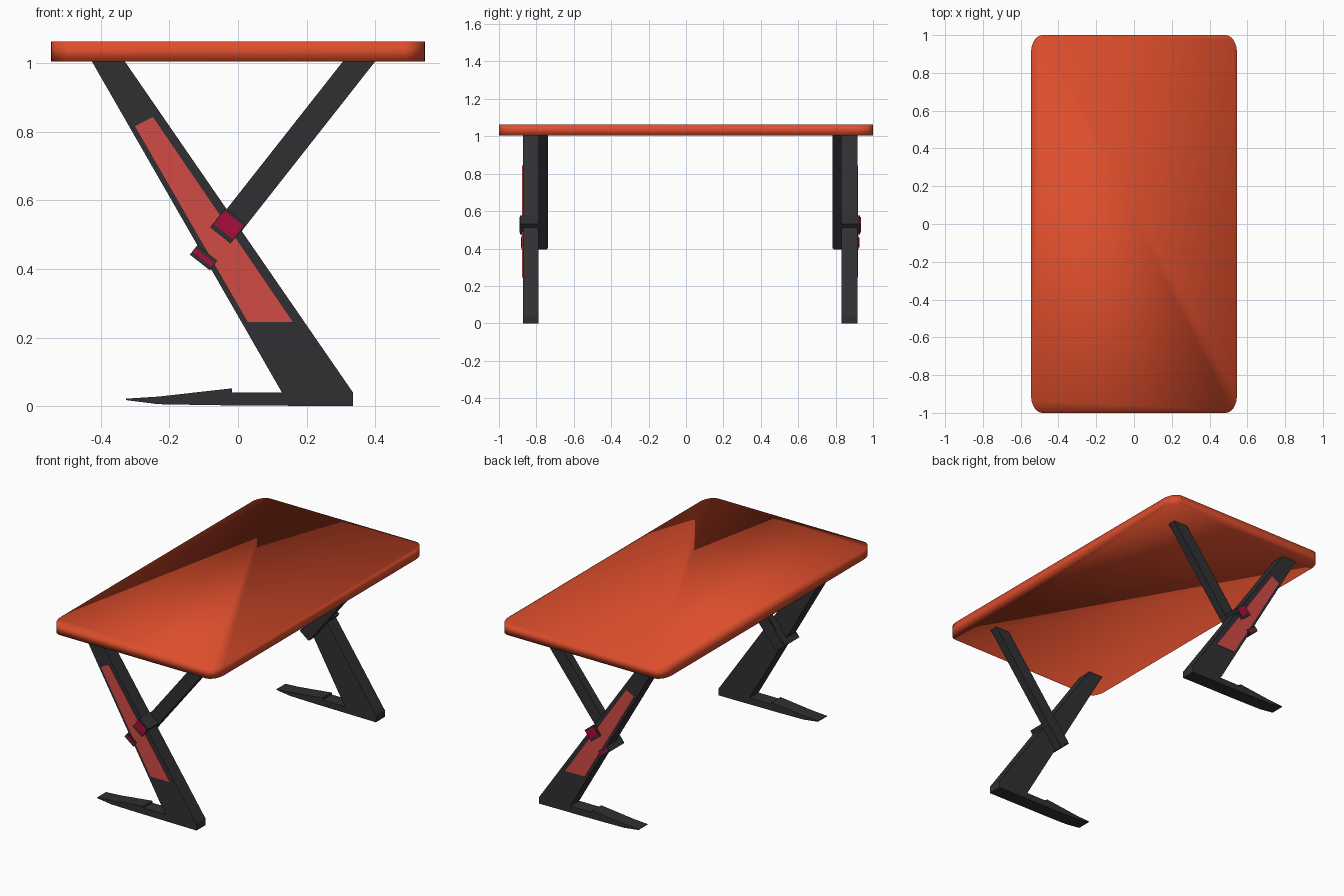
import bpy, bmesh, math
from mathutils import Vector

if "Cube" in bpy.data.objects:
    bpy.data.objects.remove(bpy.data.objects["Cube"])

MID = 0.0225  # the two leg frames mirror about this y


def material(name, rgb):
    m = bpy.data.materials.new(name)
    m.diffuse_color = (*rgb, 1)
    m.use_nodes = True
    m.node_tree.nodes["Principled BSDF"].inputs["Base Color"].default_value = m.diffuse_color
    return m


ORANGE = material("orange_top", (0.73, 0.076, 0.025))
DARK = material("dark_metal", (0.03, 0.028, 0.032))
RED = material("red_inlay", (0.64, 0.07, 0.06))
CRIMSON = material("crimson_inlay", (0.40, 0.004, 0.045))


def extrude(name, pts, vec, mat, loc=(0, 0, 0)):
    """Extrude a flat outline along vec into a closed solid."""
    bm = bmesh.new()
    base = bm.faces.new([bm.verts.new(p) for p in pts])
    new = bmesh.ops.extrude_face_region(bm, geom=[base], use_keep_orig=True)["geom"]
    bmesh.ops.translate(bm, vec=vec, verts=[g for g in new if isinstance(g, bmesh.types.BMVert)])
    bmesh.ops.recalc_face_normals(bm, faces=bm.faces[:])
    me = bpy.data.meshes.new(name)
    bm.to_mesh(me)
    bm.free()
    me.materials.append(mat)
    ob = bpy.data.objects.new(name, me)
    ob.location = loc
    bpy.context.collection.objects.link(ob)
    return ob


def side_part(name, profile, y0, y1, mat):
    """Side profile (x, z) between y0 and y1, mirrored to the other leg frame."""
    ob = extrude(name, [(x, y0, z) for x, z in profile], (0, y1 - y0, 0), mat, (0, MID, 0))
    mod = ob.modifiers.new("mirror", 'MIRROR')
    mod.use_axis = (False, True, False)
    return ob


# Table top: slab with rounded corners, smooth shaded
rx, ry, steps = 0.06, 0.09, 6
outline = []
for k, (sx, sy) in enumerate([(1, 1), (-1, 1), (-1, -1), (1, -1)]):
    for i in range(steps + 1):
        a = math.radians(90 * (k + i / steps))
        outline.append((sx * (0.545 - rx) + rx * math.cos(a),
                        sy * (1 - ry) + ry * math.sin(a), 1.005))
top = extrude("table_top", outline, (0, 0, 0.058), ORANGE)
top.data.shade_smooth()

# Slanted main leg and flat foot
side_part("main_leg", [(-0.426, 1.005), (-0.33, 1.005), (0.335, 0.04), (0.128, 0.04)],
          -0.895, -0.81, DARK)
side_part("foot", [(0.335, 0), (0.335, 0.04), (-0.018, 0.04), (-0.018, 0.052),
                   (-0.233, 0.028), (-0.327, 0.022), (-0.327, 0.018),
                   (-0.233, 0.006), (-0.07, 0.003)], -0.895, -0.81, DARK)

# Red panel on the outer face of the leg
side_part("leg_panel", [(-0.30, 0.816), (-0.248, 0.843), (0.16, 0.245), (0.029, 0.245)],
          -0.898, -0.88, RED)

# Diagonal strut on the inner face
along = Vector((-0.618, -0.786))
across = Vector((0.786, -0.618))
side_part("strut", [(0.306, 1.005), (0.40, 1.005), (-0.076, 0.40), (-0.134, 0.446)],
          -0.81, -0.76, DARK)


def block(name, c, length, width, y0, y1, mat):
    """Box aligned with the strut direction."""
    c, a, b = Vector(c), along * length / 2, across * width / 2
    side_part(name, [c - a - b, c - a + b, c + a + b, c + a - b], y0, y1, mat)


# Brackets clamping the strut to the leg, with crimson inlays
block("upper_bracket", (-0.029, 0.526), 0.072, 0.076, -0.909, -0.765, DARK)
block("upper_bracket_inlay", (-0.027, 0.528), 0.05, 0.070, -0.912, -0.90, CRIMSON)
block("lower_bracket", (-0.100, 0.433), 0.036, 0.074, -0.901, -0.765, DARK)
block("lower_bracket_inlay", (-0.100, 0.433), 0.014, 0.070, -0.904, -0.89, CRIMSON)
